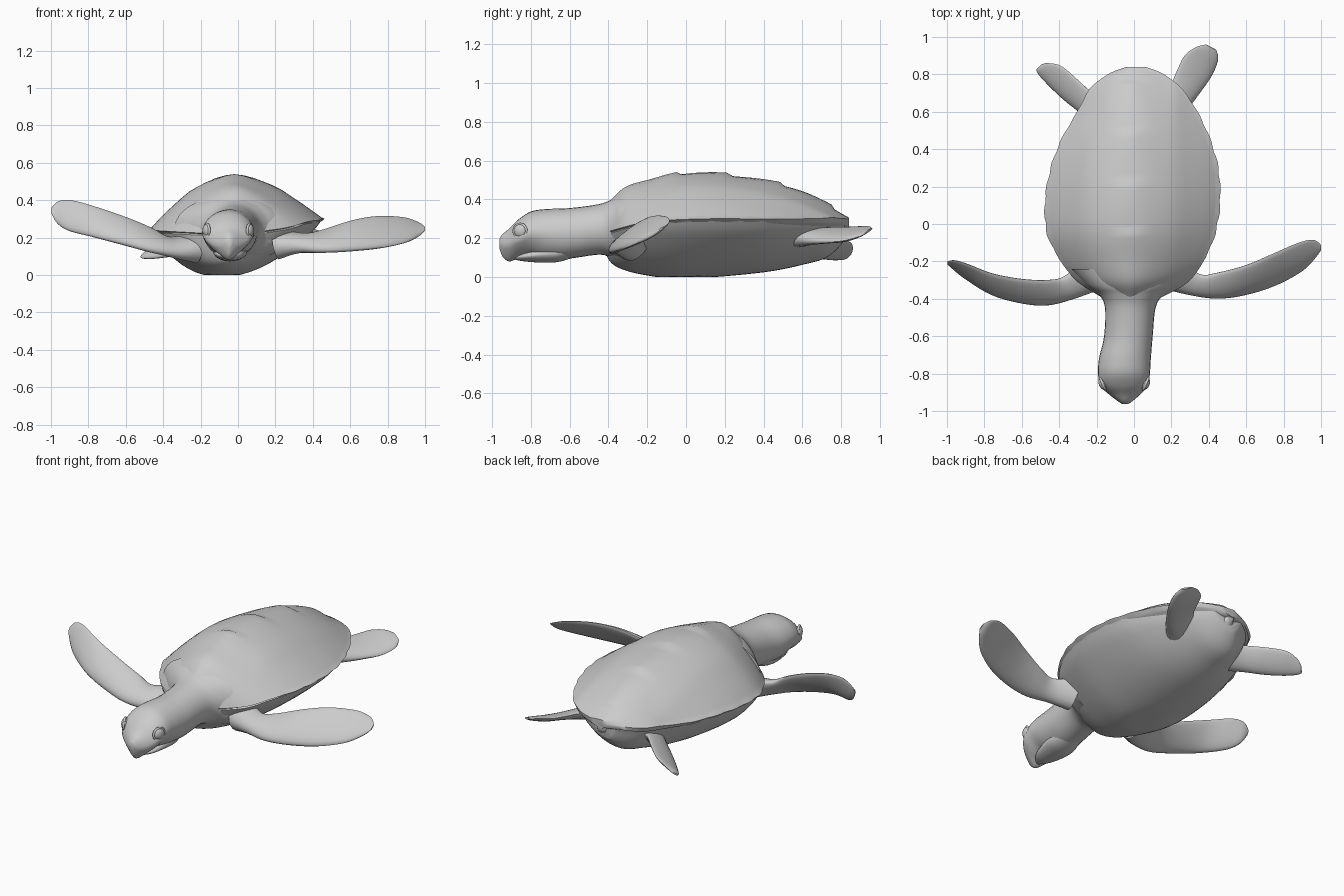
import bpy, bmesh, math
from mathutils import Vector


def spline(rows, sub):
    """Smoothly interpolate a list of equal-length rows (Catmull-Rom)."""
    out = []
    for i in range(len(rows) - 1):
        a, b = rows[max(i - 1, 0)], rows[i]
        c, d = rows[i + 1], rows[min(i + 2, len(rows) - 1)]
        for k in range(sub):
            t = k / sub
            out.append([0.5 * (2 * q + (r - p) * t + (2 * p - 5 * q + 4 * r - s) * t * t
                               + (3 * q - p - 3 * r + s) * t ** 3)
                        for p, q, r, s in zip(a, b, c, d)])
    return out + [list(rows[-1])]


def finish(ob, angle=50):
    bpy.ops.object.select_all(action='DESELECT')
    ob.select_set(True)
    bpy.context.view_layer.objects.active = ob
    bpy.ops.object.shade_smooth_by_angle(angle=math.radians(angle))


def loft(name, rings, angle=50):
    """Skin a list of closed rings and cap both ends."""
    bm = bmesh.new()
    vs = [[bm.verts.new(p) for p in ring] for ring in rings]
    n = len(rings[0])
    for a, b in zip(vs, vs[1:]):
        for i in range(n):
            j = (i + 1) % n
            bm.faces.new((a[i], a[j], b[j], b[i]))
    bm.faces.new(vs[0])
    bm.faces.new(vs[-1])
    bmesh.ops.recalc_face_normals(bm, faces=bm.faces[:])
    me = bpy.data.meshes.new(name)
    bm.to_mesh(me)
    bm.free()
    ob = bpy.data.objects.new(name, me)
    bpy.context.collection.objects.link(ob)
    finish(ob, angle)


# Body stations: y, left x, right x, top z, left rim z, right rim z, belly z
body = spline([
    (-0.42, -0.12, 0.08, 0.365, 0.23, 0.23, 0.14),
    (-0.38, -0.19, 0.17, 0.405, 0.225, 0.24, 0.08),
    (-0.31, -0.30, 0.29, 0.465, 0.23, 0.26, 0.045),
    (-0.20, -0.39, 0.37, 0.50, 0.235, 0.285, 0.02),
    (-0.05, -0.46, 0.43, 0.535, 0.24, 0.295, 0.002),
    (0.12, -0.47, 0.455, 0.54, 0.245, 0.30, 0.01),
    (0.30, -0.44, 0.445, 0.52, 0.25, 0.30, 0.025),
    (0.46, -0.38, 0.40, 0.49, 0.25, 0.30, 0.045),
    (0.60, -0.30, 0.335, 0.445, 0.255, 0.30, 0.075),
    (0.72, -0.235, 0.255, 0.385, 0.265, 0.30, 0.11),
    (0.80, -0.14, 0.16, 0.335, 0.28, 0.30, 0.18),
    (0.84, -0.04, 0.06, 0.31, 0.29, 0.30, 0.25)], 6)


def dome(row, power, height, spread=1.0, n=28):
    """Arched half section running from the left rim to the right rim."""
    y, xl, xr, top, zl, zr, low = row
    mid = -0.02
    pts = []
    for k in range(n + 1):
        c = -math.cos(math.pi * k / n)
        x = mid + (xr - mid if c > 0 else mid - xl) * c * spread
        rim = zl + (zr - zl) * (c + 1) / 2
        pts.append(Vector((x, y, rim + (height - rim) * (1 - abs(c) ** power))))
    return pts


# Carapace: arched upper shell with keel scutes and scalloped rear edge
rings = []
for row in body:
    y = row[0]
    fade = min(1, max(0, (y + 0.25) / 0.2))
    up = dome(row, 1.65, row[3])
    scute = ((y + 0.30) / 0.265) % 1
    for k, p in enumerate(up):
        u = abs(p.x + 0.02)
        p.z += fade * 0.016 * (scute - 0.6) * math.exp(-(u / 0.06) ** 2)
        p.z += fade * 0.006 * math.exp(-((u - 0.24) / 0.05) ** 2)
        if k < 2 or k > 26:
            p.x *= 1 + 0.02 * fade * abs(math.sin(y * 24))
    under = dome(row, 3, row[4] - 0.01, 0.95)[::-1]
    for p in under:
        p.z -= 0.005 + 0.017 * fade
    rings.append(up + under)
loft("carapace", rings, 45)

# Plastron: rounded underside, tucked inside the shell rim
rings = []
for row in body[:-4]:
    rear = max(0, row[0] - 0.4)
    low = dome(row, 2.1, row[6], 0.975 - 0.25 * rear)
    for p in low:
        p.x -= 0.07 * max(0, (0.25 - p.z)) / 0.25
        p.z -= 0.012
        p.z = max(p.z, 0)
    roof = dome(row, 2, row[3] - 0.08, 0.86)[::-1]
    rings.append(low + roof)
loft("plastron", rings)


def section(row, n=28):
    """Egg-shaped cross section; taper narrows the lower half."""
    y, xl, xr, top, bot, taper = row
    pts = []
    for k in range(n):
        a = 2 * math.pi * k / n
        s = math.sin(a)
        w = (xr - xl) / 2 * (1 - taper * max(0, -s))
        pts.append(Vector(((xl + xr) / 2 + w * math.cos(a), y,
                           (top + bot) / 2 + (top - bot) / 2 * s)))
    return pts


# Neck and head with a hooked beak, flaring into the shoulders
loft("neck_and_head", [section(r) for r in spline([
    (-0.24, -0.34, 0.30, 0.43, 0.07, 0),
    (-0.33, -0.25, 0.22, 0.42, 0.08, 0),
    (-0.38, -0.185, 0.155, 0.40, 0.10, 0),
    (-0.45, -0.155, 0.115, 0.375, 0.115, 0),
    (-0.60, -0.16, 0.10, 0.355, 0.095, 0),
    (-0.72, -0.187, 0.09, 0.35, 0.09, 0.1),
    (-0.80, -0.192, 0.085, 0.337, 0.105, 0.25),
    (-0.865, -0.18, 0.075, 0.295, 0.095, 0.4),
    (-0.91, -0.135, 0.035, 0.25, 0.08, 0.55),
    (-0.945, -0.09, -0.005, 0.22, 0.105, 0.5),
    (-0.962, -0.065, -0.03, 0.195, 0.15, 0.3)], 5)])

# Lower jaw
loft("lower_jaw", [section(r) for r in spline([
    (-0.58, -0.11, 0.04, 0.20, 0.10, 0),
    (-0.66, -0.13, 0.05, 0.18, 0.077, 0),
    (-0.74, -0.13, 0.04, 0.16, 0.074, 0.1),
    (-0.83, -0.105, 0.015, 0.13, 0.08, 0.2),
    (-0.885, -0.06, -0.03, 0.11, 0.09, 0.2)], 4)])

# Eyes with raised lids
for side, name in ((1, "right"), (-1, "left")):
    at = (-0.052 + side * 0.115, -0.855, 0.238)
    bpy.ops.mesh.primitive_uv_sphere_add(segments=20, ring_count=12, radius=0.034, location=at)
    eye = bpy.context.object
    eye.name = name + "_eye"
    eye.scale.x = 0.6
    eye.rotation_euler.z = -side * 0.4
    finish(eye, 60)
    bpy.ops.mesh.primitive_torus_add(
        major_segments=24, minor_segments=8, major_radius=0.035, minor_radius=0.007,
        location=at, rotation=(0, math.pi / 2, -side * 0.4))
    bpy.context.object.name = name + "_eyelid"
    finish(bpy.context.object, 60)


def flipper(name, rows):
    """Blade from rows of: leading edge xyz, trailing edge xyz, half thickness."""
    rows = spline(rows, 5)
    mids = [(Vector(r[:3]) + Vector(r[3:6])) / 2 for r in rows]
    rings = []
    for i, r in enumerate(rows):
        half = (Vector(r[3:6]) - Vector(r[:3])) / 2
        along = mids[min(i + 1, len(mids) - 1)] - mids[max(i - 1, 0)]
        nor = along.cross(half).normalized() * r[6]
        ring = []
        for k in range(20):
            a = 2 * math.pi * k / 20
            thick = 1 - 0.3 * math.cos(a)      # thicker leading edge
            ring.append(mids[i] + half * math.cos(a) + nor * math.sin(a) * thick)
        rings.append(ring)
    loft(name, rings, 60)


# Front flippers, each in its own swimming pose
flipper("right_front_flipper", [
    (0.20, -0.34, 0.11, 0.22, -0.18, 0.24, 0.07),
    (0.31, -0.375, 0.13, 0.35, -0.27, 0.22, 0.04),
    (0.45, -0.395, 0.125, 0.45, -0.26, 0.24, 0.03),
    (0.60, -0.375, 0.13, 0.60, -0.22, 0.29, 0.028),
    (0.76, -0.325, 0.145, 0.74, -0.16, 0.315, 0.024),
    (0.90, -0.25, 0.175, 0.88, -0.10, 0.31, 0.018),
    (0.97, -0.18, 0.21, 0.96, -0.085, 0.285, 0.012),
    (1.0, -0.14, 0.24, 0.998, -0.11, 0.26, 0.004)])
flipper("left_front_flipper", [
    (-0.20, -0.34, 0.09, -0.24, -0.18, 0.22, 0.07),
    (-0.31, -0.39, 0.10, -0.37, -0.28, 0.20, 0.04),
    (-0.46, -0.43, 0.125, -0.46, -0.30, 0.25, 0.03),
    (-0.60, -0.42, 0.16, -0.60, -0.295, 0.31, 0.028),
    (-0.76, -0.375, 0.20, -0.76, -0.265, 0.365, 0.024),
    (-0.90, -0.29, 0.235, -0.89, -0.215, 0.40, 0.018),
    (-0.965, -0.24, 0.275, -0.96, -0.195, 0.395, 0.012),
    (-0.998, -0.215, 0.33, -0.998, -0.20, 0.36, 0.004)])

# Hind flippers, outer edge tilted down
flipper("right_hind_flipper", [
    (0.22, 0.54, 0.19, 0.10, 0.66, 0.23, 0.05),
    (0.29, 0.62, 0.18, 0.19, 0.74, 0.25, 0.032),
    (0.36, 0.71, 0.18, 0.23, 0.82, 0.255, 0.022),
    (0.42, 0.80, 0.185, 0.27, 0.90, 0.26, 0.018),
    (0.45, 0.88, 0.205, 0.33, 0.945, 0.26, 0.012),
    (0.44, 0.93, 0.23, 0.385, 0.96, 0.25, 0.005)])
flipper("left_hind_flipper", [
    (-0.19, 0.52, 0.13, -0.10, 0.64, 0.22, 0.05),
    (-0.29, 0.60, 0.115, -0.22, 0.70, 0.215, 0.03),
    (-0.38, 0.67, 0.10, -0.31, 0.78, 0.20, 0.022),
    (-0.46, 0.745, 0.09, -0.39, 0.845, 0.18, 0.018),
    (-0.51, 0.80, 0.09, -0.46, 0.86, 0.15, 0.012),
    (-0.522, 0.825, 0.095, -0.495, 0.853, 0.12, 0.005)])

# Tail stub under the rear of the shell
loft("tail", [section(r) for r in spline([
    (0.55, -0.12, 0.10, 0.30, 0.09, 0),
    (0.68, -0.09, 0.08, 0.27, 0.11, 0),
    (0.78, -0.05, 0.05, 0.26, 0.17, 0),
    (0.835, -0.02, 0.02, 0.265, 0.235, 0)], 4)])
